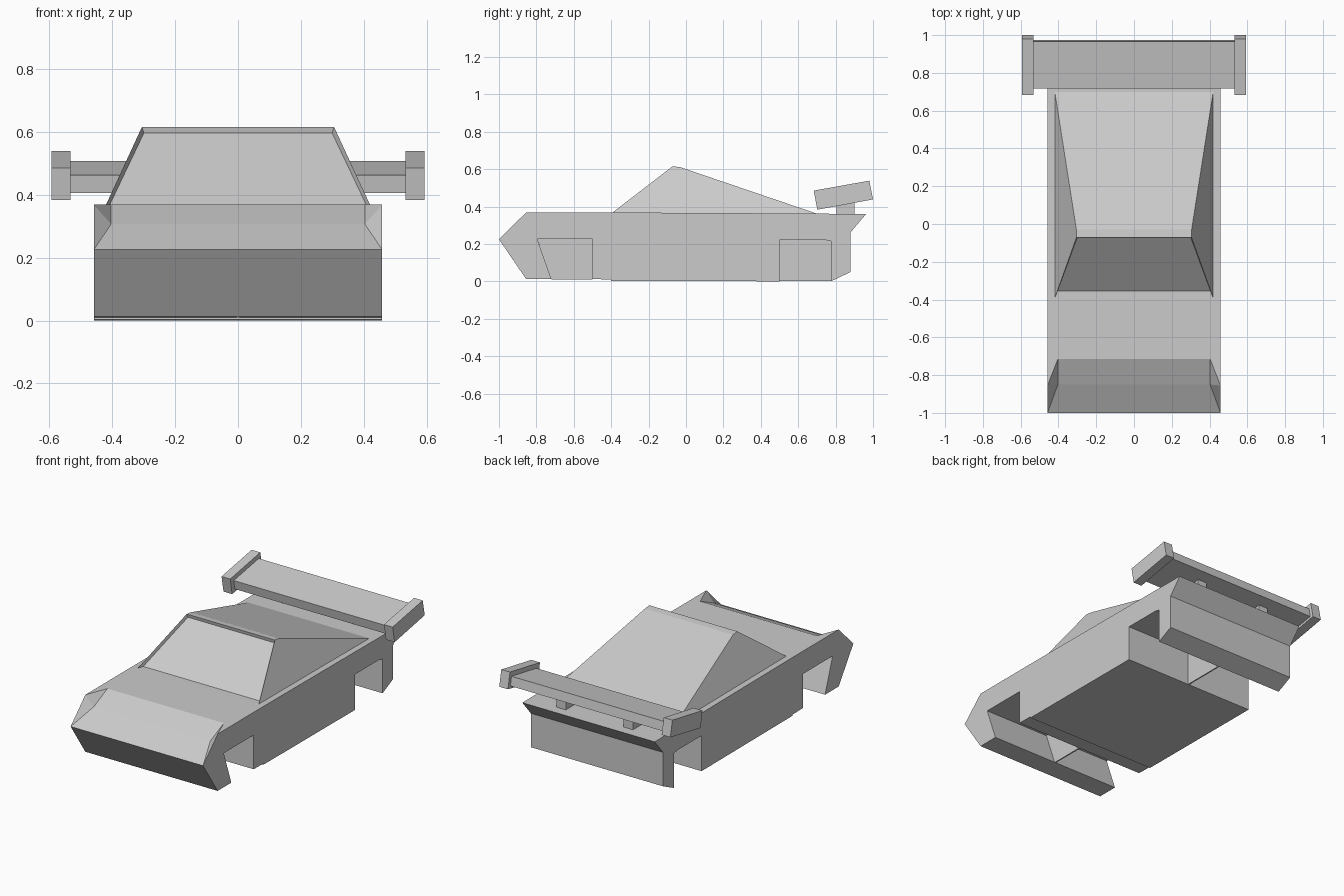
import bpy, bmesh

if "Cube" in bpy.data.objects:
    bpy.data.objects.remove(bpy.data.objects["Cube"])

def make(name, verts, faces):
    bm = bmesh.new()
    vs = [bm.verts.new(v) for v in verts]
    for f in faces:
        bm.faces.new([vs[i] for i in f])
    bmesh.ops.recalc_face_normals(bm, faces=bm.faces[:])
    me = bpy.data.meshes.new(name)
    bm.to_mesh(me)
    bm.free()
    ob = bpy.data.objects.new(name, me)
    bpy.context.collection.objects.link(ob)
    return ob

def prism(name, profile, x0, x1, skip=(), extra_verts=(), extra_faces=()):
    """Extrude a (y, z) outline from x0 to x1; skipped edges are filled by extra faces."""
    n = len(profile)
    verts = [(x, y, z) for x in (x0, x1) for y, z in profile]
    faces = [range(n), range(n, 2 * n)]
    faces += [(i, (i + 1) % n, (i + 1) % n + n, i + n) for i in range(n) if i not in skip]
    return make(name, verts + list(extra_verts), faces + list(extra_faces))

# Body: side outline with both wheel channels, starting at the nose tip
outline = [(-1, .225), (-.855, .368), (-.4, .368), (.2, .365), (.963, .36),
           (.88, .262), (.88, .05), (.775, 0), (.775, .215), (.74, .222),
           (.5, .222), (.5, 0), (-.4, .003), (-.4, .01), (-.5, .012),
           (-.5, .225), (-.795, .225), (-.72, .012), (-.855, .012)]
n = len(outline)
# Sunken nose panel between the two pointed fender tips
a, b, c, d = range(2 * n, 2 * n + 4)
inner = [(-.403, -.715, .368), (.403, -.715, .368),
         (-.403, -.85, .306), (.403, -.85, .306)]
nose = [(1, a, b, n + 1, n + 2, 2), (a, b, d, c), (c, d, n, 0),
        (1, a, c), (1, c, 0), (n + 1, b, d), (n + 1, d, n)]
prism("body", outline, -.458, .458, skip=(0, 1), extra_verts=inner, extra_faces=nose)

# Thin centre partitions inside the wheel channels
prism("front_channel_partition", [(-.795, .226), (-.72, .01), (-.5, .01), (-.5, .226)], -.004, .004)
prism("rear_channel_partition", [(.5, .223), (.5, .001), (.775, .001), (.775, .223)], -.004, .004)

# Cabin with slightly recessed windscreen
half = [(.42, -.395, .366), (.305, -.072, .615), (.305, -.03, .61), (.42, .705, .36),
        (.408, -.357, .366), (.299, -.068, .595)]
cabin = [(s * x, y, z) for s in (1, -1) for x, y, z in half]
faces = [(1, 2, 8, 7), (2, 3, 9, 8), (4, 5, 11, 10), (5, 1, 7, 11), (0, 4, 10, 6, 9, 3)]
for k in (0, 6):
    faces += [(k, k + 1, k + 2, k + 3), (k, k + 4, k + 5, k + 1)]
make("cabin", cabin, faces)

# Rear wing, end plates and struts
prism("rear_wing", [(.728, .405), (.718, .462), (.965, .506), (.975, .449)], -.535, .535)
for side, s in (("right", 1), ("left", -1)):
    prism(side + "_wing_end_plate", [(.683, .485), (.98, .538), (1, .438), (.702, .383)],
          s * .532, s * .592)
    prism(side + "_wing_strut", [(.805, .355), (.805, .43), (.902, .446), (.902, .355)],
          s * .2, s * .265)
